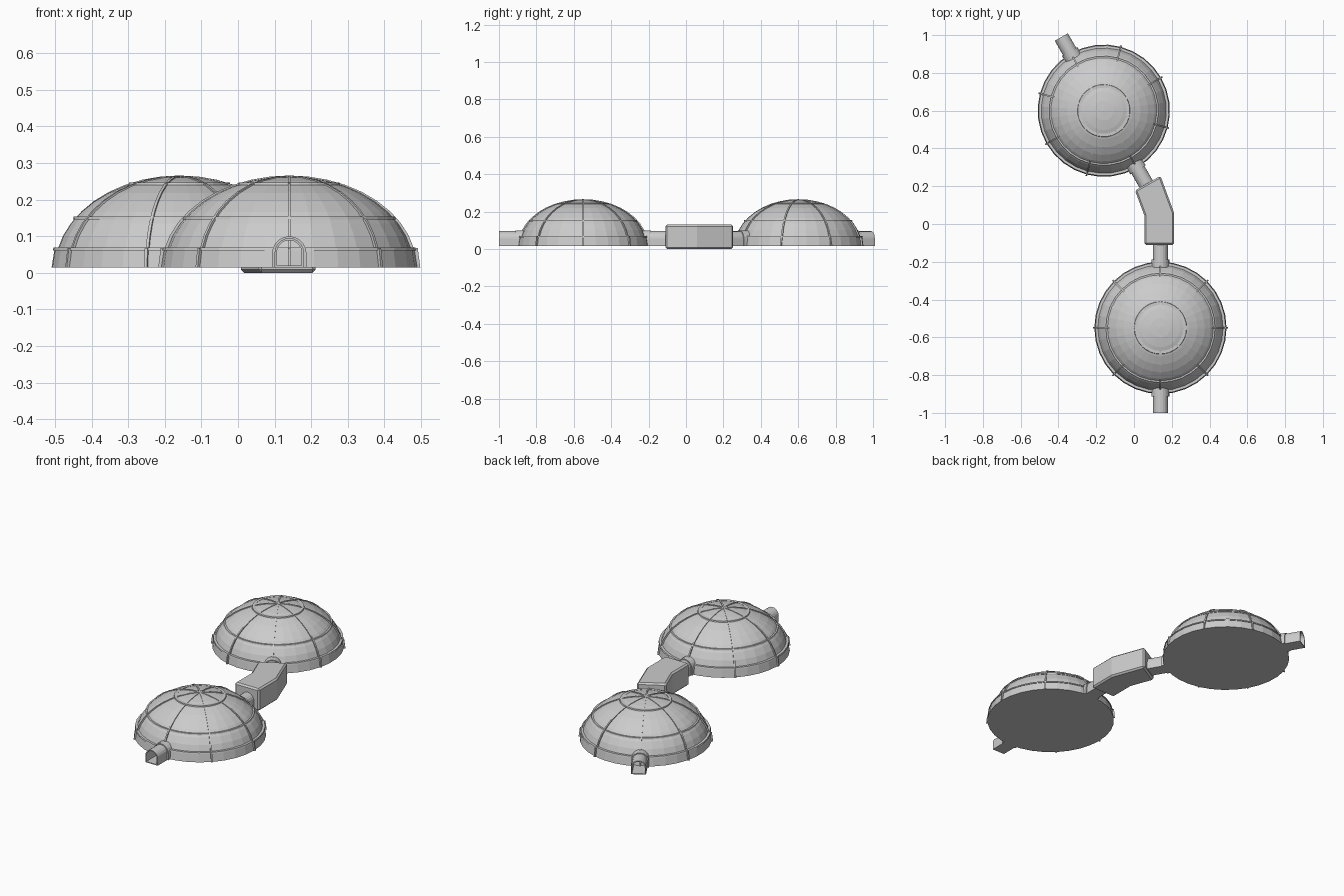
import bpy, bmesh
from math import sin, cos, pi, radians, sqrt, asin
from mathutils import Matrix, Vector

cube = bpy.data.objects.get("Cube")
if cube:
    bpy.data.objects.remove(cube, do_unlink=True)

grey = bpy.data.materials.new("light grey")
grey.use_nodes = True
colour = (0.6, 0.6, 0.6, 1)
grey.diffuse_color = colour
grey.node_tree.nodes["Principled BSDF"].inputs["Base Color"].default_value = colour

BASE, WALL_TOP, SEGS = 0.015, 0.065, 32
RX, RZ = 0.34, 0.248          # dome half-width and height


def finish(name, bm, matrix=Matrix()):
    bmesh.ops.remove_doubles(bm, verts=bm.verts, dist=0.0001)
    bmesh.ops.recalc_face_normals(bm, faces=bm.faces)
    mesh = bpy.data.meshes.new(name)
    bm.to_mesh(mesh)
    bm.free()
    mesh.materials.append(grey)
    obj = bpy.data.objects.new(name, mesh)
    obj.matrix_world = matrix
    bpy.context.collection.objects.link(obj)
    return obj


def lathe(bm, profile, closed=False):
    """Spin an (r, z) profile around the z axis."""
    verts = [bm.verts.new((r, 0, z)) for r, z in profile]
    pairs = list(zip(verts, verts[1:] + (verts[:1] if closed else [])))
    if not closed:
        pairs = pairs[:len(verts) - 1]
    edges = [bm.edges.new(p) for p in pairs]
    bmesh.ops.spin(bm, geom=verts + edges, axis=(0, 0, 1), cent=(0, 0, 0),
                   angle=2 * pi, steps=SEGS, use_merge=True)


def strip(bm, inner, outer, low, high, place):
    """Closed band between two matching curves, from depth low to high."""
    rows = [[bm.verts.new(place(p, d)) for p in c]
            for c, d in ((inner, low), (outer, low), (outer, high), (inner, high))]
    for i in range(len(inner) - 1):
        for k in range(4):
            a, b = rows[k], rows[(k + 1) % 4]
            bm.faces.new((a[i], a[i + 1], b[i + 1], b[i]))
    for i in (0, -1):
        bm.faces.new([row[i] for row in rows])


def dome_arc(grow_r, grow_z, steps=9):
    start = asin((WALL_TOP - BASE) / RZ)
    angles = [start + (pi / 2 - start) * i / steps for i in range(steps + 1)]
    return [((RX + grow_r) * cos(t), BASE + (RZ + grow_z) * sin(t)) for t in angles]


def arch(half, top, steps=10):
    """Round-topped doorway outline, open at the foot."""
    spring = top - half
    arc = [(half * cos(pi * i / steps), spring + half * sin(pi * i / steps))
           for i in range(steps + 1)]
    return [(half, BASE)] + arc + [(-half, BASE)]


def habitat(side, matrix):
    # Shell with a low sloping wall
    bm = bmesh.new()
    lathe(bm, [(0, BASE), (0.35, BASE), (0.342, WALL_TOP)] + dome_arc(0, 0))
    finish(side + "_dome", bm, matrix)

    # Horizontal hoops
    bm = bmesh.new()
    for z in (WALL_TOP, 0.15, 0.243):
        r = RX * sqrt(1 - ((z - BASE) / RZ) ** 2)
        out = 0.347 if z == WALL_TOP else r + 0.006
        lathe(bm, [(r - 0.01, z - 0.004), (out, z - 0.004),
                   (out - 0.002, z + 0.004), (r - 0.012, z + 0.004)], True)
    finish(side + "_hoops", bm, matrix)

    # Eight upright ribs, made as four full spans
    bm = bmesh.new()
    inner = [(0.34, BASE), (0.332, WALL_TOP)] + dome_arc(-0.01, -0.008)
    outer = [(0.358, BASE), (0.351, WALL_TOP + 0.003)] + dome_arc(0.008, 0.003)
    inner, outer = (c + [(-r, z) for r, z in c[-2::-1]] for c in (inner, outer))
    for k in range(4):
        turn = Matrix.Rotation(k * pi / 4, 3, 'Z')
        strip(bm, inner, outer, -0.004, 0.004,
              lambda p, d: turn @ Vector((p[0], d, p[1])))
    finish(side + "_ribs", bm, matrix)

    # Hollow entrance tunnels at both ends, each with a collar
    for end, s in (("front", -1), ("back", 1)):
        place = lambda p, d: (p[0], s * d, p[1])
        bm = bmesh.new()
        strip(bm, arch(0.034, 0.089), arch(0.04, 0.095), 0.3, 0.45, place)
        floor = [(-0.04, BASE), (0.04, BASE)]
        strip(bm, floor, [(x, z + 0.005) for x, z in floor], 0.3, 0.45, place)
        finish(f"{side}_{end}_tunnel", bm, matrix)
        bm = bmesh.new()
        strip(bm, arch(0.038, 0.093), arch(0.047, 0.1), 0.29, 0.362, place)
        finish(f"{side}_{end}_collar", bm, matrix)


habitat("front", Matrix.Translation((0.14, -0.55, 0)))
habitat("back", Matrix.Translation((-0.16, 0.60, 0)) @ Matrix.Rotation(radians(30), 4, 'Z'))

# Bent connecting block with chamfered edges
bm = bmesh.new()
outline = [(0.055, -0.11), (0.212, -0.11), (0.212, 0.06),
           (0.14, 0.255), (0.005, 0.178), (0.055, 0.045)]
base = bm.faces.new([bm.verts.new((x, y, 0)) for x, y in outline])
raised = bmesh.ops.extrude_face_region(bm, geom=[base])["geom"]
bmesh.ops.translate(bm, vec=(0, 0, 0.13),
                    verts=[v for v in raised if isinstance(v, bmesh.types.BMVert)])
block = finish("connecting_block", bm)
bevel = block.modifiers.new("chamfer", 'BEVEL')
bevel.width = 0.009
bevel.segments = 1
bevel.limit_method = 'ANGLE'
bevel.angle_limit = radians(40)
